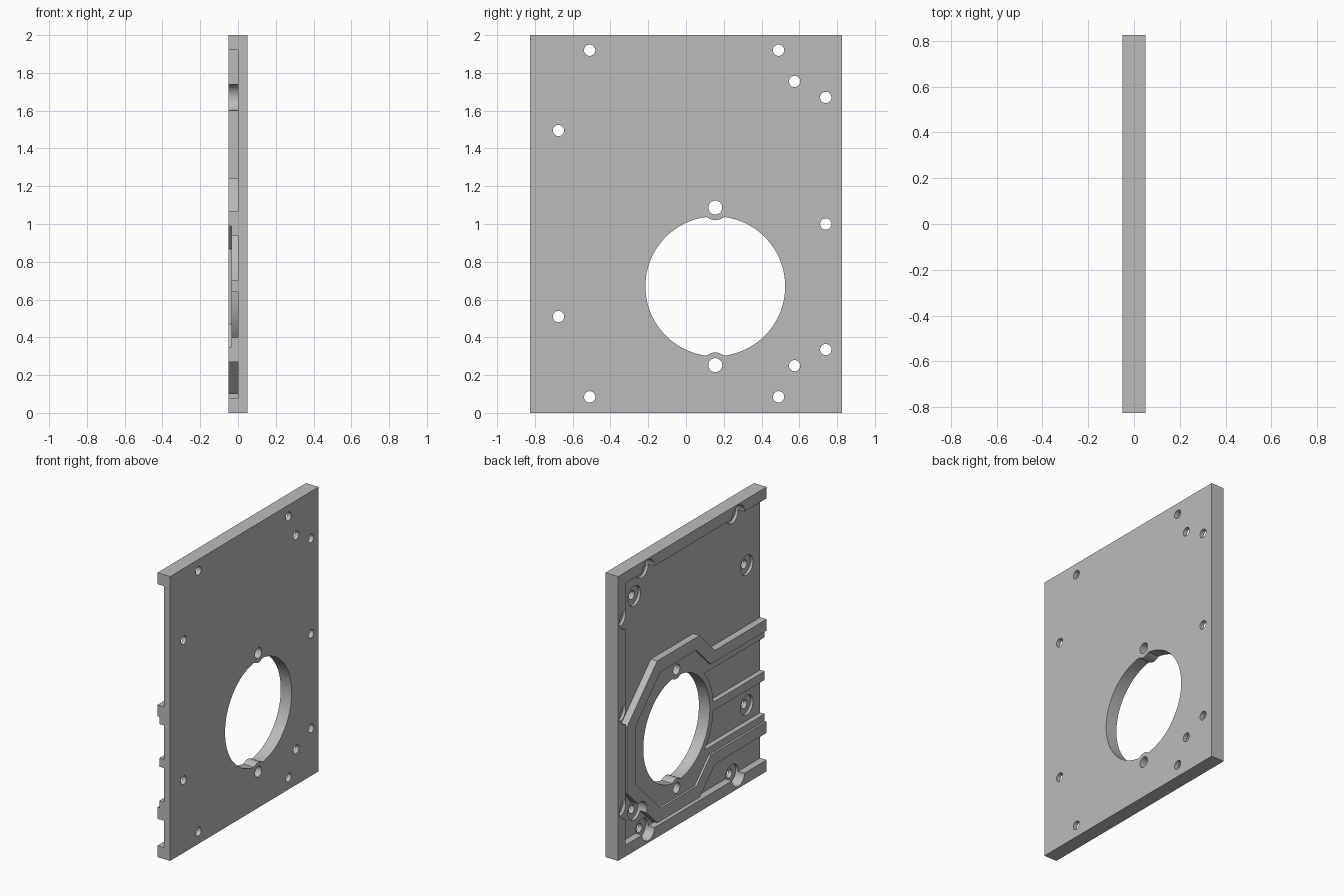
import bpy, bmesh, math

if "Cube" in bpy.data.objects:
    bpy.data.objects.remove(bpy.data.objects["Cube"])

grey = bpy.data.materials.new("light_grey")
grey.use_nodes = True
grey.diffuse_color = (0.5, 0.5, 0.5, 1)
grey.node_tree.nodes["Principled BSDF"].inputs["Base Color"].default_value = (0.5, 0.5, 0.5, 1)

FACE, LEDGE, FLOOR, BACK = -0.05, -0.035, 0.0, 0.05   # depth levels along x
CY, CZ = 0.155, 0.67                                  # centre of the large opening
OUT = -1.0                                            # past the open edge


def prisms(name, outlines, x0, x1):
    """One object holding a prism for each (y, z) outline."""
    bm = bmesh.new()
    for pts in outlines:
        face = bm.faces.new([bm.verts.new((x0, y, z)) for y, z in pts])
        ext = bmesh.ops.extrude_face_region(bm, geom=[face])["geom"]
        verts = [g for g in ext if isinstance(g, bmesh.types.BMVert)]
        bmesh.ops.translate(bm, vec=(x1 - x0, 0, 0), verts=verts)
    bmesh.ops.recalc_face_normals(bm, faces=bm.faces)
    mesh = bpy.data.meshes.new(name)
    bm.to_mesh(mesh)
    bm.free()
    mesh.materials.append(grey)
    ob = bpy.data.objects.new(name, mesh)
    bpy.context.collection.objects.link(ob)
    return ob


def rect(y0, y1, z0, z1):
    return [(y0, z0), (y1, z0), (y1, z1), (y0, z1)]


def circle(y, z, r, n=32):
    return [(y + r * math.cos(2 * math.pi * i / n), z + r * math.sin(2 * math.pi * i / n))
            for i in range(n)]


def octagon_with_slot(apothem, half):
    """Octagon outline broken by a slot of given half height on the -y side."""
    s = apothem * math.tan(math.pi / 8)
    dy = apothem + s - half
    upper = [(-dy, half), (-s, apothem), (s, apothem), (apothem, s)]
    pts = upper + [(y, -z) for y, z in reversed(upper)]
    return [(OUT, CZ + half)] + [(CY + y, CZ + z) for y, z in pts] + [(OUT, CZ - half)]


def channel(z0, z1, r=0.41, n=12):
    """Channel from the open edge, ending on the round boss."""
    arc = []
    for i in range(n + 1):
        z = z0 + (z1 - z0) * i / n
        arc.append((CY - math.sqrt(r * r - (z - CZ) ** 2), z))
    return [(OUT, z0)] + arc + [(OUT, z1)]


def opening(r=0.37, pin=0.415, boss=0.065, n=144):
    """Large round opening with the two pin bosses biting into it."""
    pts = []
    for i in range(n):
        t = 2 * math.pi * i / n
        c, s = abs(math.sin(t)), abs(math.cos(t))
        disc = boss ** 2 - (pin * s) ** 2
        rad = min(r, pin * c - math.sqrt(disc)) if disc > 0 else r
        pts.append((CY + rad * math.cos(t), CZ + rad * math.sin(t)))
    return pts


# Plate blank
plate = prisms("mounting_plate", [rect(-0.825, 0.825, 0, 2)], FACE, BACK)

# Pocket wrapping around the octagonal rim and its ribs
pocket = octagon_with_slot(0.57, 0.4) + [(OUT, 0.08), (0.745, 0.08), (0.745, 1.92), (OUT, 1.92)]

# Screw and pin positions (y, z)
screws = [(-0.675, 0.51), (-0.675, 1.495), (0.74, 0.335), (0.74, 1.0), (0.74, 1.67),
          (0.575, 0.25), (0.575, 1.755)]
screws += [(y, z) for y in (-0.51, 0.49) for z in (0.085, 1.92)]
pins = [(CY, CZ - 0.417), (CY, CZ + 0.417)]

above, through = FACE - 0.1, BACK + 0.1
cutters = [
    prisms("pocket_cutter", [pocket], above, FLOOR),
    prisms("lid_seat_cutter", [octagon_with_slot(0.48, 0.32)], above, LEDGE),
    prisms("channel_cutter", [channel(0.40, 0.64), channel(0.70, 0.94)], above, FLOOR),
    prisms("opening_cutter", [opening()], above, through),
    prisms("counterbore_cutter", [circle(y, z, 0.07) for y, z in screws], above, 0.02),
    prisms("drill_cutter", [circle(y, z, 0.03) for y, z in screws]
           + [circle(y, z, 0.037) for y, z in pins], above, through),
]

# Cut the plate and discard the cutters
bpy.context.view_layer.objects.active = plate
for cutter in cutters:
    cutter.hide_render = True
    mod = plate.modifiers.new(cutter.name, "BOOLEAN")
    mod.operation = "DIFFERENCE"
    mod.solver = "EXACT"
    mod.object = cutter
    bpy.ops.object.modifier_apply(modifier=mod.name)
    bpy.data.objects.remove(cutter)

bpy.ops.object.select_all(action="DESELECT")
plate.select_set(True)
bpy.ops.object.shade_smooth_by_angle(angle=math.radians(30))
